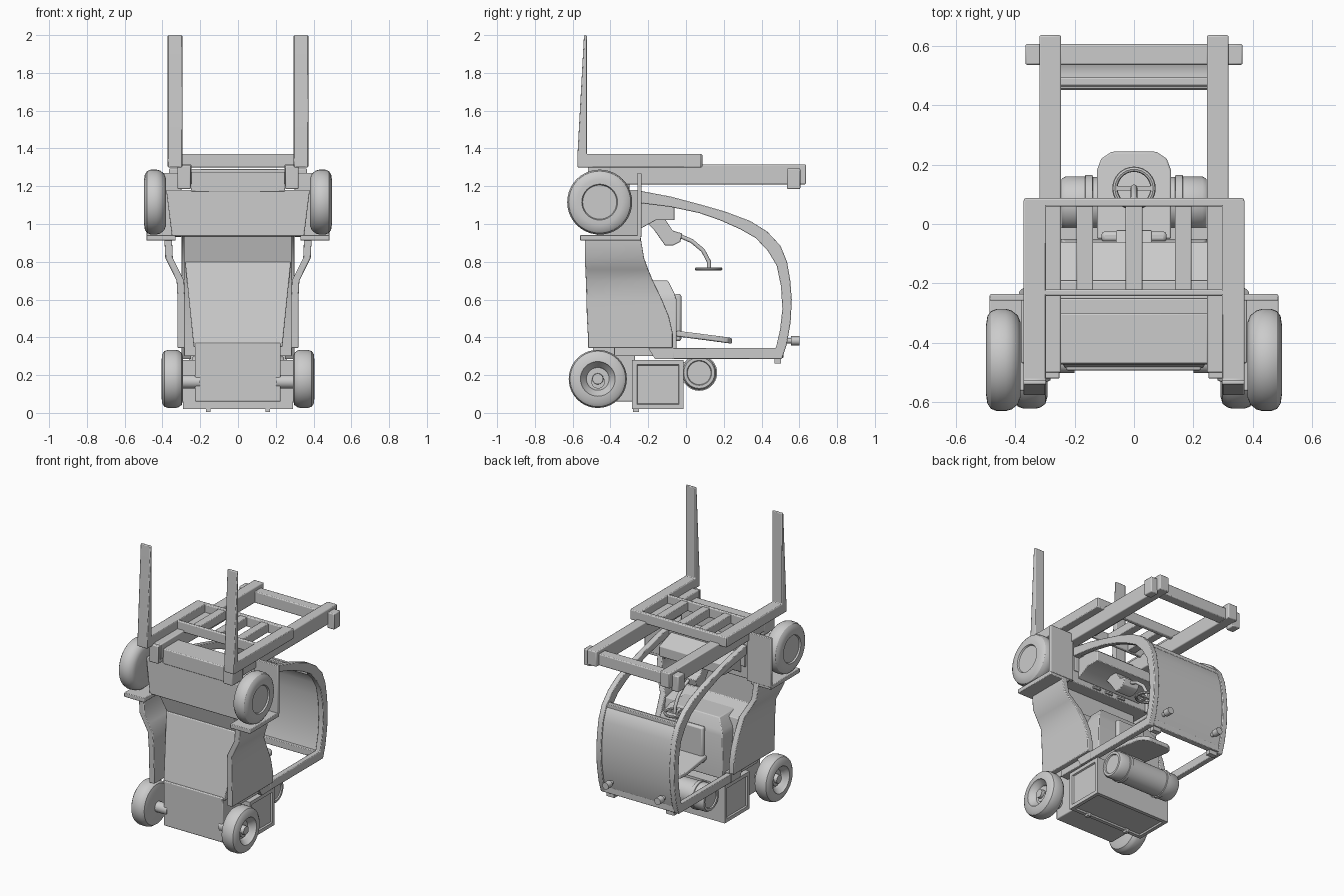
import bpy, bmesh, math
from mathutils import Vector

if "Cube" in bpy.data.objects:
    bpy.data.objects.remove(bpy.data.objects["Cube"])

grey = bpy.data.materials.new("plain_grey")
grey.use_nodes = True
COL = (0.6, 0.6, 0.6, 1)
grey.diffuse_color = COL
grey.node_tree.nodes["Principled BSDF"].inputs["Base Color"].default_value = COL


def finish(name, bm, bevel=0.0):
    bmesh.ops.recalc_face_normals(bm, faces=bm.faces[:])
    me = bpy.data.meshes.new(name)
    bm.to_mesh(me)
    bm.free()
    me.materials.append(grey)
    ob = bpy.data.objects.new(name, me)
    bpy.context.collection.objects.link(ob)
    if bevel:
        mod = ob.modifiers.new("Bevel", "BEVEL")
        mod.width, mod.segments, mod.limit_method = bevel, 2, "ANGLE"
    bpy.ops.object.select_all(action="DESELECT")
    ob.select_set(True)
    bpy.context.view_layer.objects.active = ob
    bpy.ops.object.shade_smooth_by_angle(angle=math.radians(32))
    return ob


def rings(name, loops, bevel=0.0):
    """Skin a list of equal point loops, capping the two ends."""
    bm = bmesh.new()
    vs = [[bm.verts.new(p) for p in loop] for loop in loops]
    n = len(vs[0])
    for a, b in zip(vs, vs[1:]):
        for i in range(n):
            bm.faces.new((a[i], a[(i + 1) % n], b[(i + 1) % n], b[i]))
    bm.faces.new(vs[0])
    bm.faces.new(vs[-1])
    return finish(name, bm, bevel)


def prism(name, yz, x0, x1, bevel=0.0):
    return rings(name, [[(x, y, z) for y, z in yz] for x in (x0, x1)], bevel)


def box(name, x, y, z, bevel=0.006):
    return prism(name, [(y[0], z[0]), (y[1], z[0]), (y[1], z[1]), (y[0], z[1])], x[0], x[1], bevel)


def tapered(name, secs, bevel=0.005):
    """Symmetric block from (z, half width, front y, back y) sections."""
    return rings(name, [[(-w, a, z), (w, a, z), (w, b, z), (-w, b, z)] for z, w, a, b in secs], bevel)


def lathe(name, prof, y, z, x=0, s=1, n=40):
    """Revolve (x, radius) points about a line parallel to x."""
    angs = [2 * math.pi * i / n for i in range(n)]
    return rings(name, [[(x + s * px, y + r * math.cos(a), z + r * math.sin(a)) for a in angs]
                        for px, r in prof])


def knob(name, x, z, prof, n=12):
    """Revolve (y, radius) points about a line parallel to y."""
    angs = [2 * math.pi * i / n for i in range(n)]
    return rings(name, [[(x + r * math.cos(a), y, z + r * math.sin(a)) for a in angs] for y, r in prof])


def panel_box(name, x, y, z, inset, depth):
    """Box with recessed panels on its sides and underside."""
    bm = bmesh.new()
    bmesh.ops.create_cube(bm, size=1)
    for v in bm.verts:
        v.co = Vector([(a + b) / 2 + c * (b - a) for c, (a, b) in zip(v.co, (x, y, z))])
    bm.normal_update()
    faces = [f for f in bm.faces if abs(f.normal.x) > .9 or f.normal.z < -.9]
    bmesh.ops.inset_individual(bm, faces=faces, thickness=inset, depth=0)
    bmesh.ops.inset_individual(bm, faces=faces, thickness=0.006, depth=-depth)
    return finish(name, bm)


SIDES = ((1, "left"), (-1, "right"))

for s, side in SIDES:
    def sx(a, b):
        return tuple(sorted((s * a, s * b)))

    # Lifting forks and mast rails
    prism(f"fork_{side}", [(-.575, 1.30), (.08, 1.30), (.08, 1.37), (-.525, 1.37),
                           (-.525, 2.0), (-.54, 2.0), (-.575, 1.36)], *sx(.295, .372), .005)
    box(f"mast_rail_{side}", sx(.245, .318), (-.5, .635), (1.21, 1.315))
    box(f"mast_foot_{side}", sx(.25, .32), (-.52, -.4), (1.185, 1.31))
    box(f"mast_end_block_{side}", sx(.31, .365), (.535, .605), (1.185, 1.295))

    # Wheels
    lathe(f"front_wheel_{side}", [(-.01, .125), (.0, .15), (.02, .166), (.04, .172), (.07, .172),
          (.09, .164), (.102, .147), (.106, .12), (.106, .095), (.096, .09), (.096, .01)],
          -.457, 1.116, s * .391, s)
    lathe(f"rear_wheel_{side}", [(0, .11), (.008, .138), (.025, .15), (.04, .154), (.08, .154),
          (.1, .147), (.112, .13), (.115, .092), (.1, .086), (.085, .066), (.07, .06), (.07, .03),
          (.1, .028), (.1, .005)], -.467, .18, s * .29, s)
    lathe(f"rear_axle_{side}", [(.2, .036), (.37, .036)], -.465, .165, 0, s, 20)

    # Front fenders
    box(f"fender_top_{side}", sx(.3, .485), (-.258, -.236), (.93, 1.27), .004)
    box(f"fender_rear_{side}", sx(.33, .485), (-.56, -.24), (.912, .942), .004)

    # Flared side skirts, lofted upward
    secs = [(.344, -.52, -.07, .32), (.42, -.52, -.07, .32), (.51, -.525, -.09, .32),
            (.6, -.527, -.127, .32), (.7, -.53, -.175, .325), (.76, -.533, -.2, .355),
            (.82, -.535, -.222, .385), (.93, -.535, -.24, .39)]
    rings(f"side_skirt_{side}", [[(s * (xo - .04), y0, z), (s * xo, y0, z), (s * xo, y1, z),
                                  (s * (xo - .04), y1, z)] for z, y0, y1, xo in secs], .005)
    prism(f"skirt_tail_{side}", [(-.2, .345), (-.165, .286), (-.07, .286), (-.07, .345)],
          *sx(.25, .3))

    # Curved overhead guard arms with a straight lower bar
    prism(f"guard_arm_{side}", [
        (-.24, 1.175), (-.08, 1.145), (.07, 1.105), (.21, 1.065), (.34, 1.016), (.43, .96),
        (.5, .885), (.535, .8), (.552, .7), (.56, .6), (.554, .48), (.534, .365), (.508, .286),
        (-.07, .286), (-.07, .344), (.476, .344), (.498, .44), (.51, .55), (.503, .67),
        (.48, .78), (.434, .857), (.37, .925), (.286, .973), (.18, 1.02), (.07, 1.058),
        (-.08, 1.09), (-.24, 1.11)], *sx(.262, .3), .004)
    knob(f"roof_lamp_{side}", s * .2, .382, [(.52, .014), (.555, .014), (.555, .024), (.6, .024)])
    box(f"guard_foot_{side}", sx(.2, .26), (.468, .503), (.262, .3), 0)
    box(f"weight_foot_{side}", sx(.145, .17), (-.28, -.25), (.006, .035), 0)

# Carriage grid between the forks
box("carriage_top_bar", (-.37, .37), (.058, .087), (1.30, 1.37))
box("carriage_bottom_bar", (-.37, .37), (-.242, -.22), (1.30, 1.37))
for i in (-1, 0, 1):
    box(f"carriage_bar_{i + 2}", (i * .165 - .028, i * .165 + .028), (-.23, .07), (1.305, 1.365), .004)
box("mast_top_crossbar", (-.25, .25), (.535, .605), (1.21, 1.29))
box("mast_bottom_crossbar", (-.25, .25), (-.47, -.3), (1.17, 1.275))

# Roof panel between the guard arms
prism("roof_panel", [(.465, .9), (.505, .86), (.53, .79), (.544, .7), (.55, .6), (.545, .48), (.525, .365),
                     (.505, .3), (.485, .3), (.505, .365), (.525, .48), (.53, .6), (.524, .7),
                     (.51, .79), (.485, .85), (.45, .885)], -.27, .27)
box("roof_front_bar", (-.27, .27), (.455, .492), (.862, .897), .004)
box("roof_rear_bar", (-.27, .27), (.475, .515), (.29, .335), .004)
box("guard_front_bar", (-.27, .27), (-.24, -.19), (1.11, 1.16))

# Chassis with recessed belly, front hull and engine cover
prism("chassis", [(-.38, .3), (-.38, .8), (-.46, .94), (-.46, 1.16), (-.24, 1.16), (-.24, 1.02),
                  (-.34, .98), (-.34, .72), (-.18, .68), (-.12, .3)], -.285, .285, .004)
tapered("belly_plate", [(.35, .235, -.485, -.34), (.8, .28, -.39, -.34)])
tapered("front_hull", [(.935, .35, -.472, -.25), (1.18, .38, -.468, -.25)])
tapered("engine_cover", [(.3, .25, -.35, -.05), (.6, .245, -.35, -.05), (.63, .235, -.35, -.06),
                         (.7, .19, -.35, -.095)])
box("rear_axle_box", (-.228, .226), (-.492, -.27), (.06, .37))
panel_box("counterweight", (-.29, .29), (-.285, -.012), (.02, .28), .035, .01)

# Gas tank lying across the back
half = [(.235, .05), (.235, .062), (.243, .066), (.243, .082), (.23, .09), (.165, .09), (.163, .095),
        (.14, .095), (.138, .088)]
lathe("gas_tank", half + [(-x, r) for x, r in reversed(half)], .07, .212)
for s, side in SIDES:
    box(f"tank_cradle_{side}", tuple(sorted((s * .14, s * .165))), (-.06, .05), (.16, .27), 0)

# Seat with an upright rounded backrest
box("seat_cushion", (-.11, .11), (-.06, -.025), (.38, .63), .012)
outline = [(-.125, -.05), (.125, -.05), (.125, .18), (.11, .22), (.075, .243),
           (-.075, .243), (-.11, .22), (-.125, .18)]
rings("seat_back", [[(x, y, .42 - .16 * max(y, 0) + d) for x, y in outline] for d in (-.015, .015)], .006)

# Dashboard, console and pedals
prism("dashboard", [(-.25, 1.16), (-.06, 1.09), (-.06, 1.02), (-.16, 1.02), (-.25, .97)], -.25, .25, .004)
prism("steering_console", [(-.24, 1.04), (-.12, 1.04), (-.07, .965), (-.02, .95), (-.03, .905),
                           (-.07, .885), (-.11, .885), (-.17, .97)], -.06, .06, .004)
for i in (-1, 0, 1):
    box(f"pedal_{i + 2}", (i * .1 - .03, i * .1 + .03), (-.33, -.24), (.945, .96), .003)

# Steering column and wheel
curve = bpy.data.curves.new("column_path", "CURVE")
curve.dimensions = "3D"
curve.bevel_depth = .011
path = [(-.04, .94), (.03, .91), (.09, .86), (.122, .8), (.122, .76)]
sp = curve.splines.new("POLY")
sp.points.add(len(path) - 1)
for p, (y, z) in zip(sp.points, path):
    p.co = (0, y, z, 1)
curve.materials.append(grey)
bpy.context.collection.objects.link(bpy.data.objects.new("steering_column", curve))
bpy.ops.mesh.primitive_torus_add(major_radius=.064, minor_radius=.009, major_segments=32,
                                 minor_segments=8, location=(0, .12, .762))
rim = bpy.context.object
rim.name = "steering_wheel"
rim.data.materials.append(grey)
bpy.ops.object.shade_smooth_by_angle()
box("steering_spoke_cross", (-.06, .06), (.113, .127), (.756, .768), 0)
box("steering_spoke_down", (-.012, .012), (.06, .12), (.756, .768), 0)
